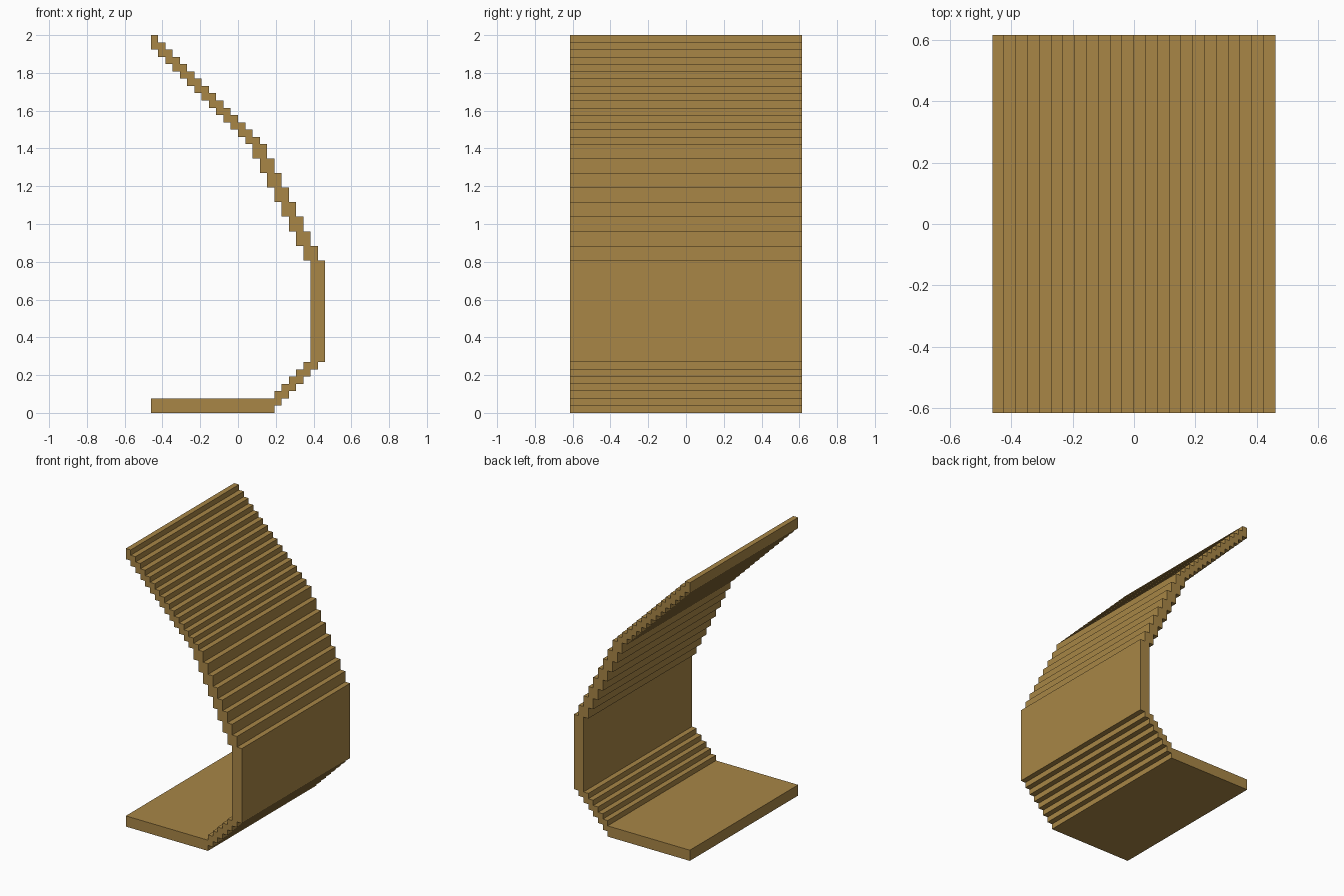
import bpy
import bmesh

cube = bpy.data.objects.get("Cube")
if cube:
    bpy.data.objects.remove(cube, do_unlink=True)

U = 2 / 52            # one step of the staircase grid
HALF_DEPTH = 16 * U

mat = bpy.data.materials.new("ochre_brown")
colour = (0.392, 0.238, 0.061, 1)
mat.diffuse_color = colour
mat.use_nodes = True
mat.node_tree.nodes["Principled BSDF"].inputs["Base Color"].default_value = colour

# Cross-section as stacked rows: (left x, right x, bottom z, top z) in grid steps
rows = [(-12, 5, 0, 1), (-12, 6, 1, 2)]                                        # flat foot
rows += [(5 + k, 7 + k, 2 + k, 3 + k) for k in range(5)]                       # lower steps
rows += [(10, 12, 7, 21)]                                                      # upright wall
rows += [(9 - k, 11 - k, 21 + 2 * k, 23 + 2 * k) for k in range(8)]            # steep steps
rows += [(1 - k, 3 - k, 37 + k, 38 + k) for k in range(14)]                    # shallow steps
rows += [(-12, -11, 51, 52)]                                                   # top lip

# Outline: up the right side, down the left side
outline = []
for x0, x1, z0, z1 in rows:
    outline += [(x1, z0), (x1, z1)]
for x0, x1, z0, z1 in reversed(rows):
    outline += [(x0, z1), (x0, z0)]

# Drop repeated and collinear points
n = len(outline)
outline = [p for i, p in enumerate(outline) if p != outline[i - 1]]
n = len(outline)
corners = []
for i, b in enumerate(outline):
    a, c = outline[i - 1], outline[(i + 1) % n]
    if (b[0] - a[0]) * (c[1] - b[1]) != (b[1] - a[1]) * (c[0] - b[0]):
        corners.append(b)

# Extrude the profile along y
bm = bmesh.new()
face = bm.faces.new([bm.verts.new((x * U, -HALF_DEPTH, z * U)) for x, z in corners])
ext = bmesh.ops.extrude_face_region(bm, geom=[face], use_keep_orig=True)
moved = [g for g in ext["geom"] if isinstance(g, bmesh.types.BMVert)]
bmesh.ops.translate(bm, verts=moved, vec=(0, 2 * HALF_DEPTH, 0))
bmesh.ops.recalc_face_normals(bm, faces=bm.faces)

mesh = bpy.data.meshes.new("stepped_curved_shell")
bm.to_mesh(mesh)
bm.free()
mesh.materials.append(mat)
shell = bpy.data.objects.new("stepped_curved_shell", mesh)
bpy.context.collection.objects.link(shell)
